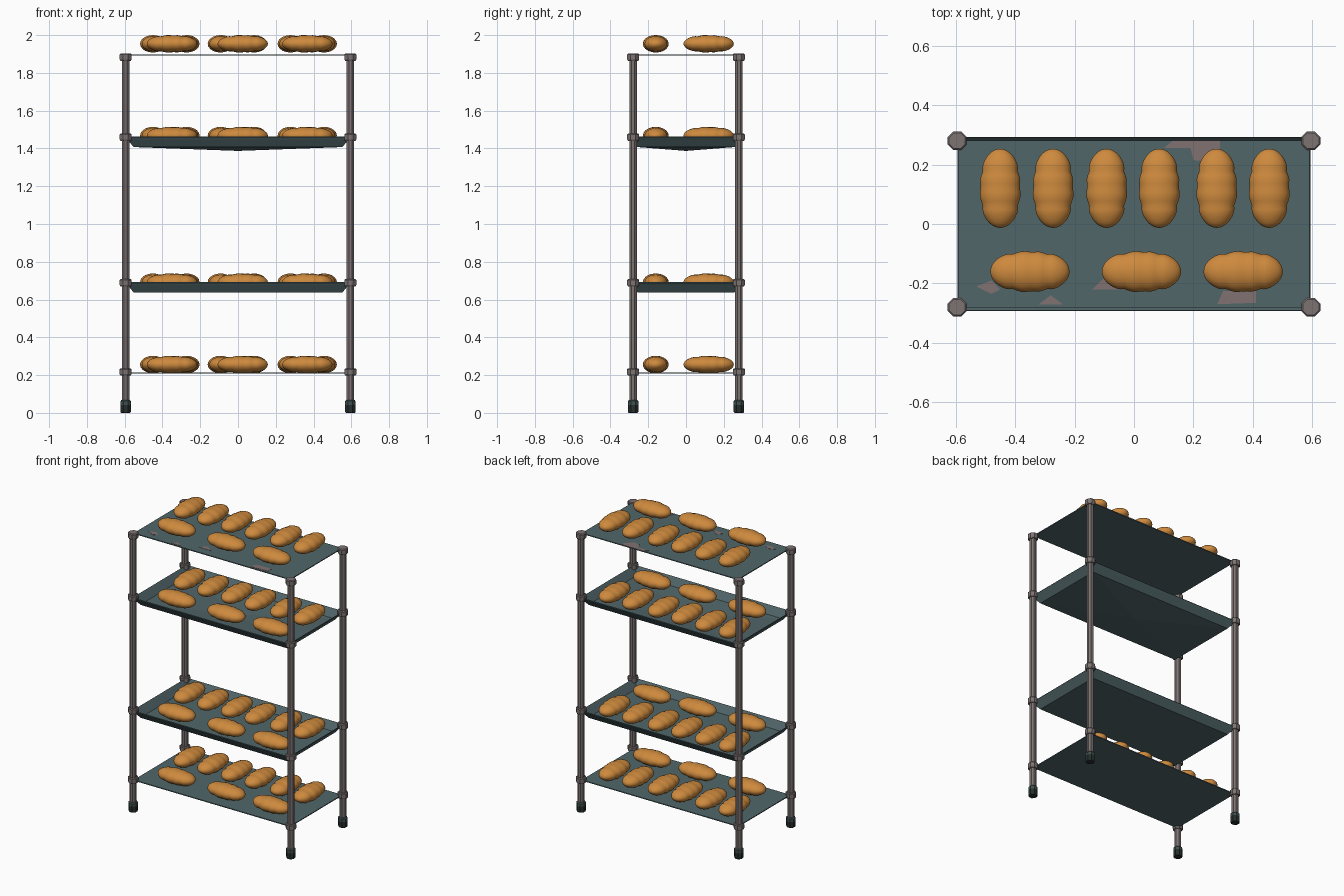
import bpy, bmesh, math
from mathutils import Matrix

cube = bpy.data.objects.get("Cube")
if cube:
    bpy.data.objects.remove(cube, do_unlink=True)


def material(name, srgb):
    color = [(c / 255) ** 2.2 for c in srgb] + [1]
    m = bpy.data.materials.new(name)
    m.use_nodes = True
    m.diffuse_color = color
    bsdf = m.node_tree.nodes["Principled BSDF"]
    bsdf.inputs["Base Color"].default_value = color
    bsdf.inputs["Roughness"].default_value = 0.8
    return m


SHEET = material("teal_grey_sheet", (82, 102, 105))
STEEL = material("worn_steel", (124, 114, 114))
RUST = material("faded_rust", (128, 113, 112))
RUBBER = material("dark_rubber", (42, 50, 48))
SOCKET = material("foot_socket", (66, 82, 81))
CRUST = material("baked_crust", (205, 137, 64))


def place(name, data, loc=(0, 0, 0), angle=0):
    ob = bpy.data.objects.new(name, data)
    ob.location = loc
    ob.rotation_euler.z = angle
    bpy.context.collection.objects.link(ob)
    return ob


def to_mesh(bm, name, mat, smooth=False):
    bmesh.ops.recalc_face_normals(bm, faces=bm.faces)
    me = bpy.data.meshes.new(name)
    for f in bm.faces:
        f.smooth = smooth
    bm.to_mesh(me)
    bm.free()
    me.materials.append(mat)
    return me


def turned(name, profile, mat, sides=8):
    """Closed faceted solid from (radius, height) rings."""
    bm = bmesh.new()
    rings = []
    for r, z in profile:
        turns = [math.tau * (i + 0.5) / sides for i in range(sides)]
        rings.append([bm.verts.new((r * math.cos(a), r * math.sin(a), z)) for a in turns])
    for low, high in zip(rings, rings[1:]):
        for i in range(sides):
            j = (i + 1) % sides
            bm.faces.new((low[i], low[j], high[j], high[i]))
    bm.faces.new(rings[0])
    bm.faces.new(rings[-1])
    return to_mesh(bm, name, mat)


def sheet(name, rings, z, dip=0.0):
    """Thin shelf from nested rectangles (half x, half y, height)."""
    bm = bmesh.new()
    loops = [[bm.verts.new((sx * x, sy * y, h))
              for sx, sy in ((-1, -1), (1, -1), (1, 1), (-1, 1))] for x, y, h in rings]
    for outer, inner in zip(loops, loops[1:]):
        for i in range(4):
            j = (i + 1) % 4
            bm.faces.new((outer[i], outer[j], inner[j], inner[i]))
    floor = bm.faces.new(loops[-1])
    if dip:
        centre = bmesh.ops.poke(bm, faces=[floor])["verts"][0]
        centre.co.z -= dip
    ob = place(name, to_mesh(bm, name, SHEET), (0, 0, z))
    mod = ob.modifiers.new("thickness", "SOLIDIFY")
    mod.thickness = 0.006
    mod.offset = 0
    return ob


# Posts, collars and feet at the four corners
LEVELS = {"bottom": 0.217, "lower": 0.69, "upper": 1.46, "top": 1.883}
post = turned("post", [(0.022, 0.05), (0.022, 1.885)], STEEL)
collar = turned("collar", [(0.029, -0.02), (0.034, -0.012), (0.034, 0.014), (0.029, 0.019)], STEEL)
foot = turned("foot", [(0.026, 0), (0.03, 0.006), (0.03, 0.042)], RUBBER)
socket = turned("socket", [(0.03, 0.042), (0.03, 0.062), (0.024, 0.068)], SOCKET)
for sx, side in ((-1, "right"), (1, "left")):
    for sy, end in ((-1, "front"), (1, "back")):
        corner = (sx * 0.595, sy * 0.28)
        for part in (post, foot, socket):
            place(f"{end}_{side}_{part.name}", part, (*corner, 0))
        for level, z in LEVELS.items():
            place(f"{end}_{side}_{level}_collar", collar, (*corner, z))

# Flat shelves and sunken trays
sheet("bottom_shelf", [(0.59, 0.28, 0)], 0.211)
sheet("top_shelf", [(0.59, 0.28, 0)], 1.894)
RIM = [(0.592, 0.292, 0), (0.582, 0.284, -0.012), (0.552, 0.256, -0.05)]
sheet("lower_tray", RIM, 0.69)
sheet("upper_tray", RIM, 1.46, dip=0.02)

# Worn patches on the top shelf
PATCHES = [
    [(0.1, 0.255), (0.19, 0.255), (0.2, 0.215), (0.25, 0.21), (0.29, 0.255), (0.29, 0.28), (0.13, 0.28)],
    [(0.28, -0.27), (0.3, -0.225), (0.41, -0.225), (0.41, -0.265)],
    [(-0.32, -0.27), (-0.28, -0.24), (-0.24, -0.27)],
    [(-0.14, -0.22), (-0.1, -0.18), (-0.05, -0.22)],
    [(-0.53, -0.21), (-0.48, -0.19), (-0.45, -0.22), (-0.48, -0.235)],
]
bm = bmesh.new()
for outline in PATCHES:
    face = bm.faces.new([bm.verts.new((x, y, 0)) for x, y in outline])
    top = bmesh.ops.extrude_face_region(bm, geom=[face])["geom"]
    bmesh.ops.translate(bm, vec=(0, 0, 0.002),
                        verts=[g for g in top if isinstance(g, bmesh.types.BMVert)])
place("worn_patches", to_mesh(bm, "worn_patches", RUST), (0, 0, 1.8965))

# Lobed bread roll lying along x
bm = bmesh.new()
bmesh.ops.create_uvsphere(bm, u_segments=20, v_segments=28, radius=1,
                          matrix=Matrix.Rotation(math.pi / 2, 4, "Y"))
for v in bm.verts:
    u = v.co.x
    ring = math.hypot(v.co.y, v.co.z)
    girth = max(0, 1 - abs(u) ** 2.5) ** 0.5
    for groove in (-0.42, 0.06, 0.42):
        depth = 0.05 if groove == 0.06 else 0.09
        girth *= 1 - depth * math.exp(-((u - groove) / 0.11) ** 2)
    k = girth / ring if ring > 1e-4 else 0
    v.co = (u * 0.133, v.co.y * k * 0.069, v.co.z * k * 0.0465)
roll = to_mesh(bm, "bread_roll", CRUST, smooth=True)

# Nine rolls on every level
for level, z in (("bottom", 0.256), ("lower", 0.692), ("upper", 1.468), ("top", 1.954)):
    for i, x in enumerate((-0.35, 0.025, 0.367)):
        place(f"{level}_front_roll_{i + 1}", roll, (x, -0.16, z))
    for i, x in enumerate((-0.45, -0.272, -0.092, 0.085, 0.278, 0.455)):
        place(f"{level}_back_roll_{i + 1}", roll, (x, 0.12, z), math.pi / 2)
